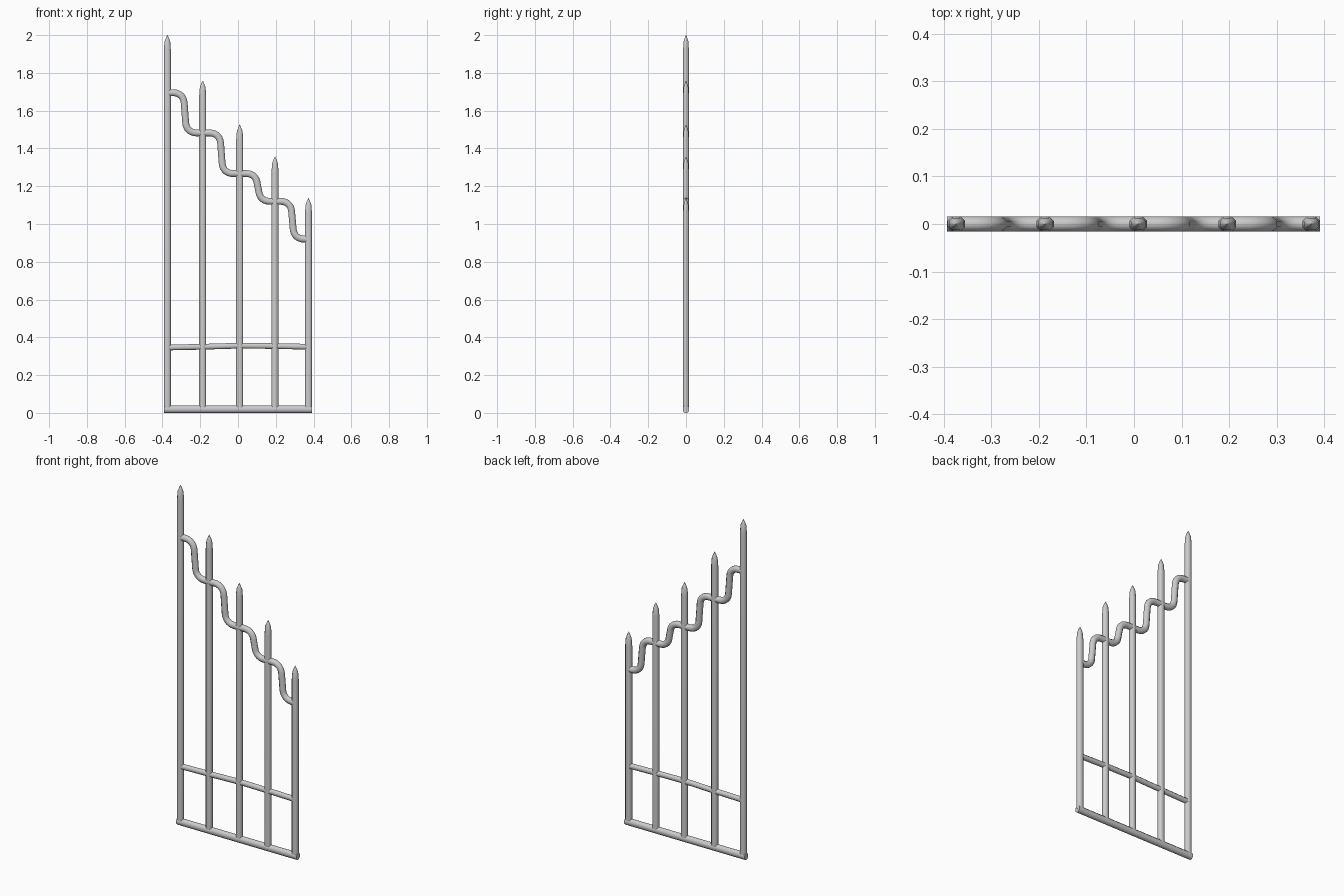
import bpy, bmesh, math
from mathutils import Vector

if "Cube" in bpy.data.objects:
    bpy.data.objects.remove(bpy.data.objects["Cube"])


def sweep(name, path, width, depth, chamfer, scales=None):
    """Sweep a chamfered-rectangle section along a path in the XZ plane."""
    a, b, c = width / 2, depth / 2, chamfer
    section = [(a, -b + c), (a, b - c), (a - c, b), (-a + c, b),
               (-a, b - c), (-a, -b + c), (-a + c, -b), (a - c, -b)]
    pts = [Vector((x, 0, z)) for x, z in path]
    scales = scales or [1] * len(pts)
    bm = bmesh.new()
    rings = []
    for i, p in enumerate(pts):
        t = (pts[min(i + 1, len(pts) - 1)] - pts[max(i - 1, 0)]).normalized()
        n = Vector((t.z, 0, -t.x))
        rings.append([bm.verts.new(p + n * u * scales[i] + Vector((0, v * scales[i], 0)))
                      for u, v in section])
    for r0, r1 in zip(rings, rings[1:]):
        for k in range(8):
            j = (k + 1) % 8
            bm.faces.new((r0[k], r0[j], r1[j], r1[k]))
    bm.faces.new(rings[0])
    bm.faces.new(rings[-1])
    bmesh.ops.recalc_face_normals(bm, faces=bm.faces)
    me = bpy.data.meshes.new(name)
    bm.to_mesh(me)
    bm.free()
    ob = bpy.data.objects.new(name, me)
    bpy.context.collection.objects.link(ob)
    bpy.ops.object.select_all(action='DESELECT')
    ob.select_set(True)
    bpy.context.view_layer.objects.active = ob
    bpy.ops.object.shade_smooth_by_angle(angle=math.radians(50))
    return ob


def fillet(start, corner, end, n=7):
    """Quadratic rounding of a corner."""
    s, c, e = Vector(start), Vector(corner), Vector(end)
    out = []
    for i in range(n + 1):
        t = i / n
        w = 0.85  # weighted so the bend is close to circular
        k = [(1 - t) ** 2, 2 * w * t * (1 - t), t * t]
        p = (s * k[0] + c * k[1] + e * k[2]) / sum(k)
        out.append((p.x, p.y))
    return out


bar_x = [-0.374, -0.187, 0.009, 0.196, 0.373]
bar_top = [2.0, 1.758, 1.526, 1.357, 1.137]
rail_z = [1.695, 1.482, 1.267, 1.12, 0.92]

# Pointed upright pickets
for i, (x, top) in enumerate(zip(bar_x, bar_top)):
    sweep(f"picket_{i + 1}",
          [(x, 0.02), (x, top - 0.08), (x, top - 0.035), (x, top - 0.012), (x, top)],
          0.037, 0.031, 0.009, [1, 1, 0.82, 0.35, 0.05])

# Stepped wavy top rail
path = [(bar_x[0], rail_z[0])]
drop_x = [-0.281, -0.088, 0.106, 0.288]
r = 0.054
for i, x in enumerate(drop_x):
    z0, z1 = rail_z[i], rail_z[i + 1]
    xa, xb = x - 0.008, x + 0.008
    path += fillet((xa - r, z0), (xa, z0), (xa + 0.004, z0 - r))
    path += fillet((xb - 0.004, z1 + r), (xb, z1), (xb + r, z1))
path.append((bar_x[-1], rail_z[-1]))
sweep("wavy_top_rail", path, 0.036, 0.031, 0.010)

# Slightly bowed middle rail
sweep("middle_rail", [(-0.374, 0.346), (-0.187, 0.350), (0.009, 0.356),
                      (0.196, 0.354), (0.373, 0.350)], 0.03, 0.026, 0.008)

# Bottom rail
sweep("bottom_rail", [(-0.393, 0.0195), (0.391, 0.0195)], 0.039, 0.032, 0.010)
